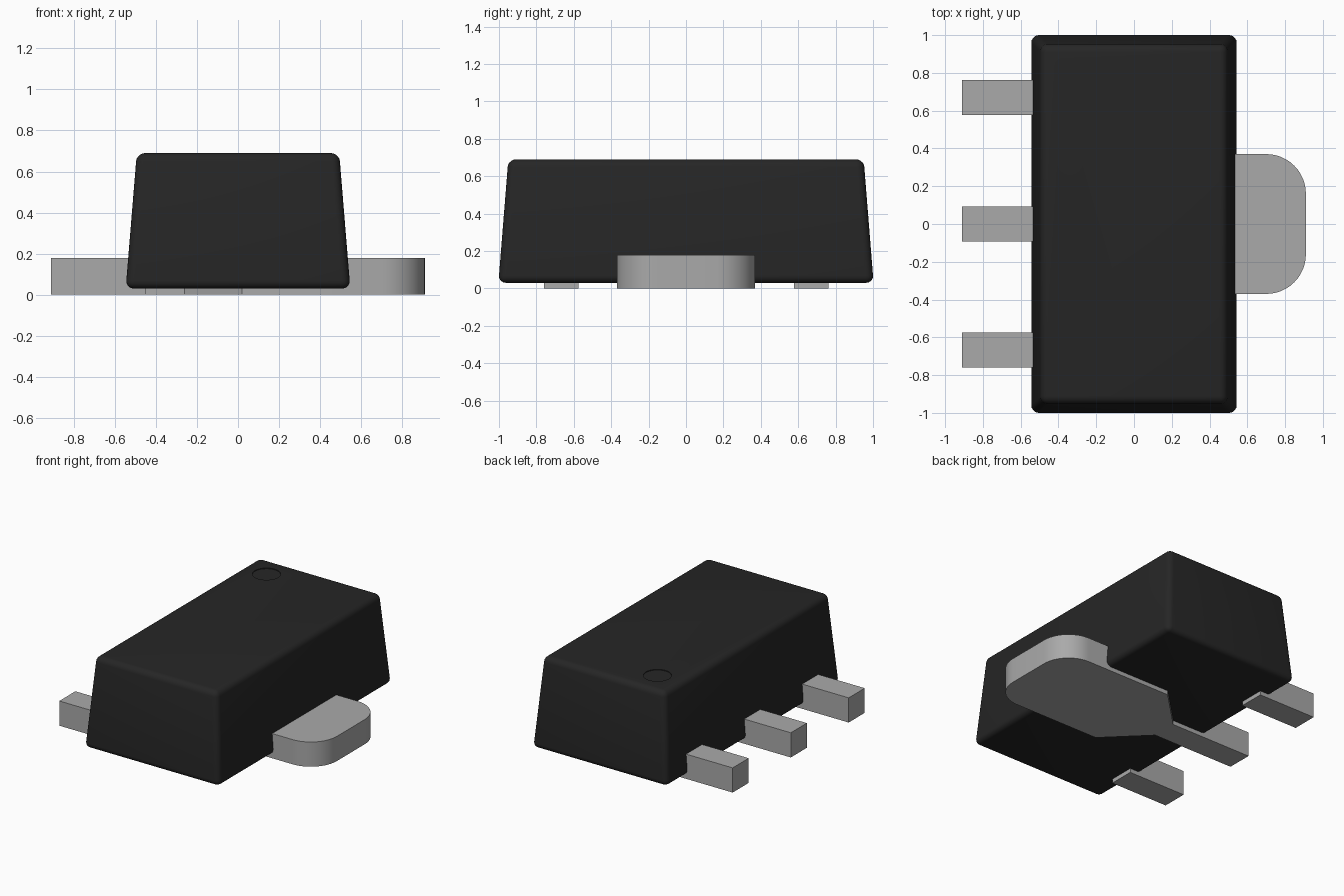
import bpy
import bmesh
import math

cube = bpy.data.objects.get("Cube")
if cube:
    bpy.data.objects.remove(cube, do_unlink=True)


def make_material(name, rgb, roughness, metallic=0.0):
    mat = bpy.data.materials.new(name)
    mat.use_nodes = True
    mat.diffuse_color = (*rgb, 1)
    bsdf = mat.node_tree.nodes["Principled BSDF"]
    bsdf.inputs["Base Color"].default_value = (*rgb, 1)
    bsdf.inputs["Roughness"].default_value = roughness
    return mat


BLACK = make_material("black plastic", (0.019, 0.019, 0.019), 0.6)
METAL = make_material("grey metal", (0.40, 0.40, 0.40), 0.45)


def finish(bm, name, mat):
    bmesh.ops.recalc_face_normals(bm, faces=bm.faces)
    mesh = bpy.data.meshes.new(name)
    bm.to_mesh(mesh)
    bm.free()
    mesh.materials.append(mat)
    obj = bpy.data.objects.new(name, mesh)
    bpy.context.collection.objects.link(obj)
    return obj


def select_only(obj):
    bpy.ops.object.select_all(action='DESELECT')
    obj.select_set(True)
    bpy.context.view_layer.objects.active = obj


def extruded(name, outline, z0, z1, mat):
    """Prism from an outline in the xy plane."""
    bm = bmesh.new()
    base = bm.faces.new([bm.verts.new((x, y, z0)) for x, y in outline])
    top = bmesh.ops.extrude_face_region(bm, geom=[base])
    verts = [v for v in top["geom"] if isinstance(v, bmesh.types.BMVert)]
    bmesh.ops.translate(bm, verts=verts, vec=(0, 0, z1 - z0))
    return finish(bm, name, mat)


# Tapered package body with rounded edges
BOTTOM, TOP = 0.03, 0.69
bm = bmesh.new()
bmesh.ops.create_cube(bm, size=2)
for v in bm.verts:
    upper = v.co.z > 0
    hx, hy = (0.493, 0.95) if upper else (0.547, 1.003)
    v.co = (v.co.x * hx, v.co.y * hy, TOP if upper else BOTTOM)
bmesh.ops.bevel(bm, geom=bm.edges[:], offset=0.04, offset_type='OFFSET',
                segments=5, profile=0.5, affect='EDGES')
body = finish(bm, "package_body", BLACK)

# Shallow round recess marking the first pin
cx, cy, r = -0.30, 0.757, 0.093
circle = [(cx + r * math.cos(math.tau * i / 48), cy + r * math.sin(math.tau * i / 48))
          for i in range(48)]
cutter = extruded("pin_mark_cutter", circle, TOP - 0.005, TOP + 0.1, BLACK)
cutter.hide_render = True
cut = body.modifiers.new("pin_mark", 'BOOLEAN')
cut.operation = 'DIFFERENCE'
cut.solver = 'EXACT'
cut.object = cutter
select_only(body)
bpy.ops.object.modifier_apply(modifier=cut.name)
bpy.data.objects.remove(cutter, do_unlink=True)
select_only(body)
bpy.ops.object.shade_smooth_by_angle(angle=math.radians(30))

# Centre lead flaring into the rounded heat tab, one half mirrored across y
LEAD_END, LEAD_HALF, LEAD_TOP = -0.91, 0.0925, 0.18
TAB_END, TAB_HALF, TAB_R = 0.91, 0.37, 0.21
half = [(LEAD_END, LEAD_HALF), (-0.26, LEAD_HALF), (0.02, TAB_HALF)]
for i in range(13):
    a = math.radians(90 - 90 * i / 12)
    half.append((TAB_END - TAB_R + TAB_R * math.cos(a),
                 TAB_HALF - TAB_R + TAB_R * math.sin(a)))
outline = half + [(x, -y) for x, y in reversed(half)]
tab = extruded("centre_lead_and_tab", outline, 0, LEAD_TOP, METAL)
select_only(tab)
bpy.ops.object.shade_smooth_by_angle(angle=math.radians(30))

# Outer leads
for name, y in (("back_lead", 0.67), ("front_lead", -0.667)):
    extruded(name, [(LEAD_END, y - LEAD_HALF), (-0.45, y - LEAD_HALF),
                    (-0.45, y + LEAD_HALF), (LEAD_END, y + LEAD_HALF)],
             0, LEAD_TOP, METAL)
